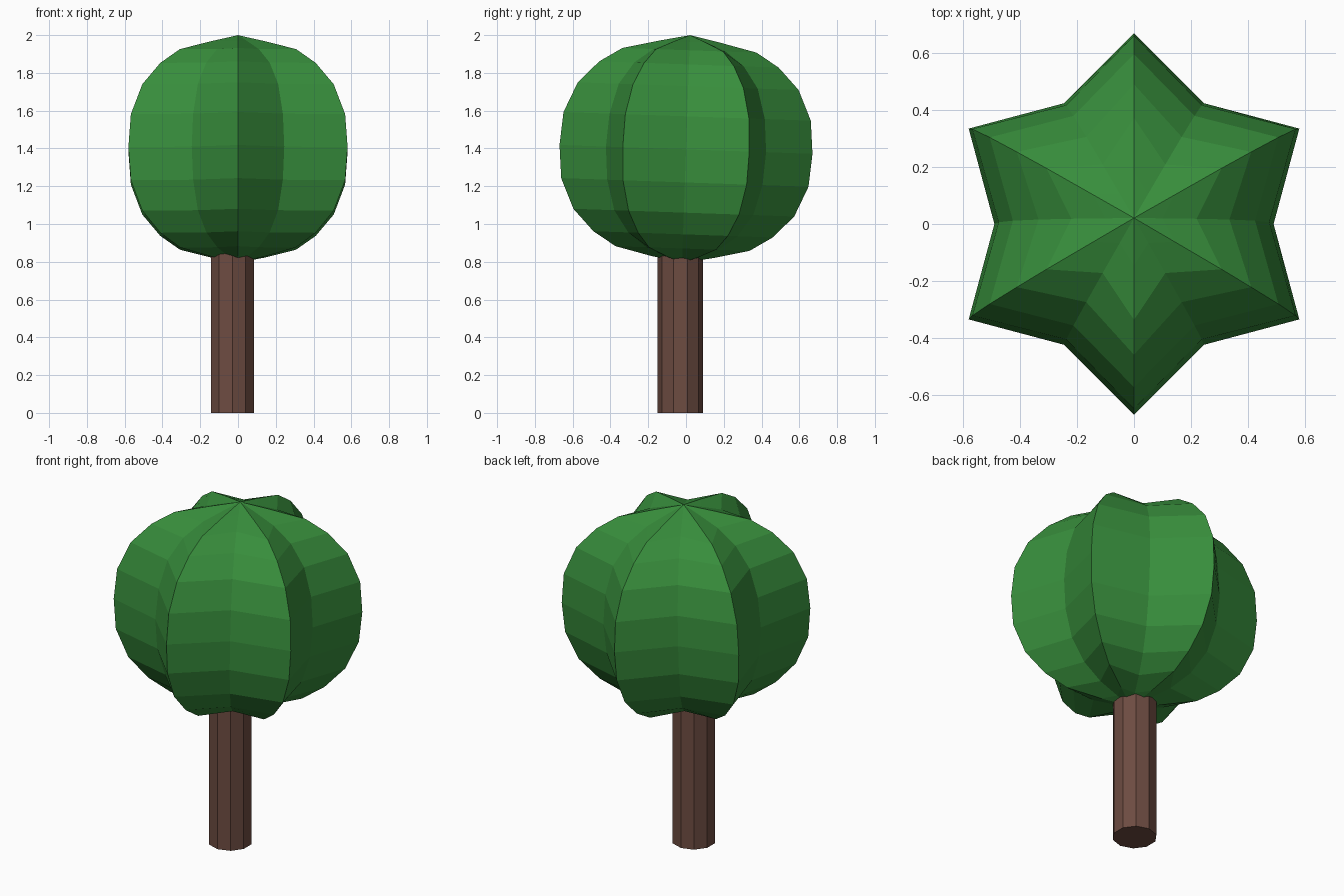
import bpy, bmesh
from math import sin, cos, pi, radians
from mathutils import Matrix

if "Cube" in bpy.data.objects:
    bpy.data.objects.remove(bpy.data.objects["Cube"])


def material(name, color):
    m = bpy.data.materials.new(name)
    m.diffuse_color = (*color, 1)
    m.use_nodes = True
    m.node_tree.nodes["Principled BSDF"].inputs["Base Color"].default_value = m.diffuse_color
    return m


def add_object(name, bm, mat):
    bmesh.ops.recalc_face_normals(bm, faces=bm.faces)
    me = bpy.data.meshes.new(name)
    bm.to_mesh(me)
    bm.free()
    me.materials.append(mat)
    ob = bpy.data.objects.new(name, me)
    bpy.context.collection.objects.link(ob)
    return ob


# Trunk: ten-sided post, its top buried in the crown
bpy.ops.mesh.primitive_cylinder_add(vertices=10, radius=0.12, depth=1.0,
                                    location=(-0.03, -0.03, 0.5))
trunk = bpy.context.object
trunk.name = "trunk"
trunk.data.materials.append(material("bark", (0.153, 0.072, 0.053)))

# Crown: six-lobed ball; each ring alternates ridge and valley points
ridge = [0.165, 0.355, 0.475, 0.585, 0.655, 0.67]
valley = [0.10, 0.22, 0.335, 0.425, 0.475, 0.49]
height = [0.57, 0.525, 0.45, 0.335, 0.175, 0.0]
levels = [(ridge[i], valley[i], height[i]) for i in range(6)]
levels += [(a, b, -h) for a, b, h in reversed(levels[:5])]

bm = bmesh.new()
rings = []
for ra, rv, z in levels:
    ring = []
    for k in range(12):
        r = ra if k % 2 else rv
        ring.append(bm.verts.new((r * cos(k * pi / 6), r * sin(k * pi / 6), z)))
    rings.append(ring)
top = bm.verts.new((0, 0, 0.605))
bottom = bm.verts.new((0, 0, -0.6))
for k in range(12):
    n = (k + 1) % 12
    bm.faces.new((top, rings[0][k], rings[0][n]))
    bm.faces.new((bottom, rings[-1][n], rings[-1][k]))
    for a, b in zip(rings, rings[1:]):
        bm.faces.new((a[k], b[k], b[n], a[n]))

# Slight backward lean of the crown
bmesh.ops.transform(bm, verts=bm.verts,
                    matrix=Matrix.Translation((0, 0, 1.395))
                    @ Matrix.Rotation(radians(-2), 4, 'X'))
add_object("crown", bm, material("leaves", (0.039, 0.27, 0.045)))
